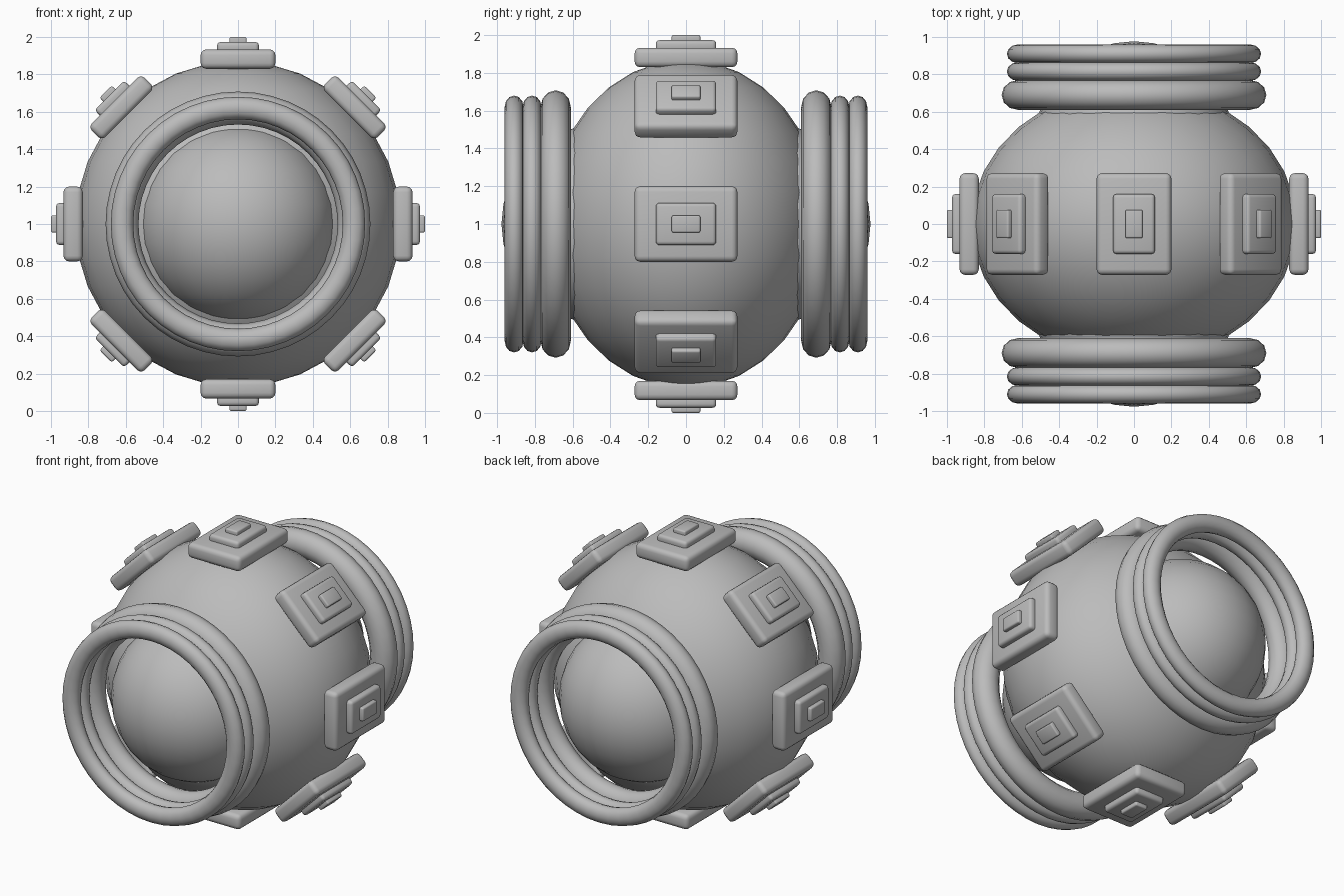
import bpy, math
from mathutils import Matrix, Vector

if "Cube" in bpy.data.objects:
    bpy.data.objects.remove(bpy.data.objects["Cube"])

grey = bpy.data.materials.new("plain grey")
grey.diffuse_color = (0.5, 0.5, 0.5, 1)
grey.use_nodes = True
grey.node_tree.nodes["Principled BSDF"].inputs["Base Color"].default_value = grey.diffuse_color
CENTRE = Vector((0, 0, 1))


def finish(name, angle=40):
    """Name, colour and smooth the active object."""
    ob = bpy.context.object
    ob.name = name
    ob.data.materials.append(grey)
    bpy.ops.object.shade_smooth_by_angle(angle=math.radians(angle))
    return ob


def ball(name, y, size):
    bpy.ops.mesh.primitive_uv_sphere_add(segments=32, ring_count=16, radius=1, location=(0, y, 1))
    bpy.context.object.scale = size
    bpy.ops.object.transform_apply(location=False, rotation=False, scale=True)
    finish(name)


def ring(name, y, major, radial, axial):
    bpy.ops.mesh.primitive_torus_add(major_segments=48, minor_segments=12, major_radius=major,
                                     minor_radius=radial, location=(0, y, 1),
                                     rotation=(math.pi / 2, 0, 0))
    bpy.context.object.scale = (1, 1, axial / radial)
    bpy.ops.object.transform_apply(location=False, rotation=True, scale=True)
    finish(name, 60)


def plate(name, angle, half_x, half_y, low, high, bevel):
    """Bevelled box lying at distance low..high from the centre, turned about y."""
    bpy.ops.mesh.primitive_cube_add(size=2)
    ob = bpy.context.object
    ob.data.transform(Matrix.Translation((0, 0, (low + high) / 2))
                      @ Matrix.Diagonal((half_x, half_y, (high - low) / 2, 1)))
    mod = ob.modifiers.new("rounded edges", 'BEVEL')
    mod.width = bevel
    mod.segments = 3
    bpy.ops.object.modifier_apply(modifier=mod.name)
    ob.data.transform(Matrix.Translation(CENTRE) @ Matrix.Rotation(angle, 4, 'Y'))
    finish(name)


# Flattened main body
ball("body", 0, (0.87, 0.735, 0.87))

# Dome and three stacked rings at the front and back
for side, s in (("front", -1), ("back", 1)):
    ball(side + "_dome", s * 0.447, (0.53, 0.53, 0.53))
    ring(side + "_inner_ring", s * 0.69, 0.62, 0.088, 0.08)
    ring(side + "_middle_ring", s * 0.815, 0.62, 0.06, 0.05)
    ring(side + "_outer_ring", s * 0.91, 0.62, 0.06, 0.05)

# Eight stepped plates around the body
for i in range(8):
    a = i * math.pi / 4
    plate(f"plate_base_{i}", a, 0.2, 0.272, 0.83, 0.933, 0.03)
    plate(f"plate_step_{i}", a, 0.112, 0.16, 0.91, 0.973, 0.02)
    plate(f"plate_button_{i}", a, 0.046, 0.076, 0.95, 1.0, 0.01)
